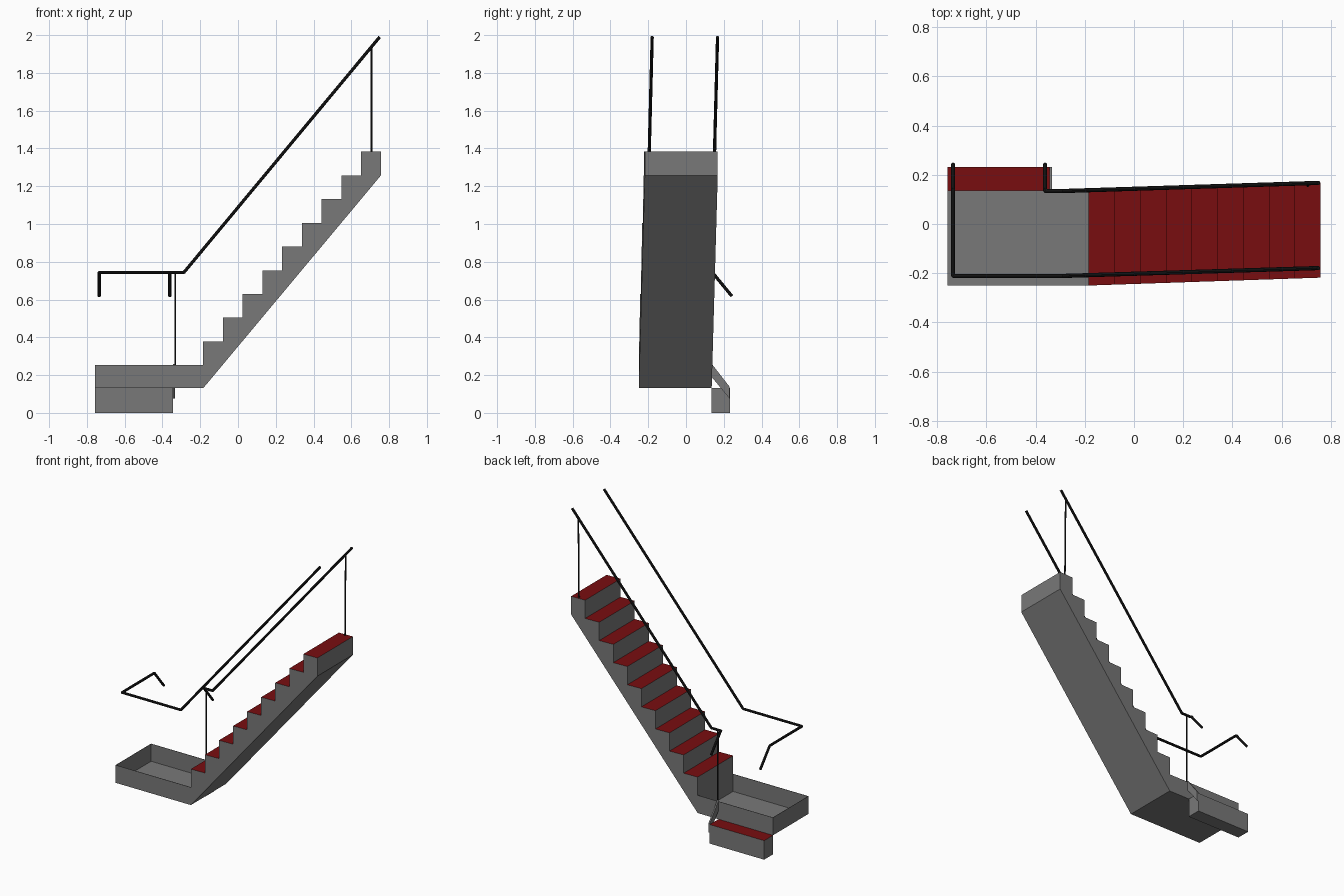
import bpy, bmesh
from mathutils import Vector

cube = bpy.data.objects.get("Cube")
if cube:
    bpy.data.objects.remove(cube, do_unlink=True)


def material(name, colour):
    m = bpy.data.materials.new(name)
    m.use_nodes = True
    m.diffuse_color = (*colour, 1)
    bsdf = next(n for n in m.node_tree.nodes if n.type == 'BSDF_PRINCIPLED')
    bsdf.inputs["Base Color"].default_value = (*colour, 1)
    return m


GREY = material("grey_metal", (0.19, 0.19, 0.19))
RED = material("red_carpet", (0.19, 0.004, 0.005))
BLACK = material("black_rail", (0.01, 0.01, 0.01))


def finish(name, bm, *mats):
    bmesh.ops.recalc_face_normals(bm, faces=bm.faces)
    mesh = bpy.data.meshes.new(name)
    # Upward faces take the carpet colour when there is one
    if len(mats) > 1:
        for f in bm.faces:
            f.normal_update()
            f.material_index = int(f.normal.z > 0.9)
    bm.to_mesh(mesh)
    bm.free()
    for m in mats:
        mesh.materials.append(m)
    obj = bpy.data.objects.new(name, mesh)
    bpy.context.scene.collection.objects.link(obj)
    return obj


def prism(points, offset):
    """Extrude a closed outline along an offset vector."""
    bm = bmesh.new()
    face = bm.faces.new([bm.verts.new(p) for p in points])
    new = bmesh.ops.extrude_face_region(bm, geom=[face])["geom"]
    bmesh.ops.translate(bm, vec=offset,
                        verts=[v for v in new if isinstance(v, bmesh.types.BMVert)])
    return bm


def box(x0, x1, y0, y1, z0, z1):
    return prism([(x0, y0, z0), (x1, y0, z0), (x1, y1, z0), (x0, y1, z0)],
                 (0, 0, z1 - z0))


def rod(name, points, radius):
    """Round bar through the points, with rounded elbows."""
    bm = bmesh.new()
    pts = [Vector(p) for p in points]
    for a, b in zip(pts, pts[1:]):
        d = b - a
        ring = bmesh.ops.create_cone(bm, cap_ends=True, segments=8, radius1=radius,
                                     radius2=radius, depth=d.length)["verts"]
        turn = d.to_track_quat('Z', 'Y').to_matrix().to_4x4()
        turn.translation = (a + b) / 2
        bmesh.ops.transform(bm, matrix=turn, verts=ring)
    for p in pts[1:-1]:
        ball = bmesh.ops.create_icosphere(bm, subdivisions=1, radius=radius)["verts"]
        bmesh.ops.translate(bm, vec=p, verts=ball)
    return finish(name, bm, BLACK)


LEFT, FOOT, TOP = -0.757, -0.184, 0.757
FRONT, BACK = -0.25, 0.136
BASE, DECK = 0.131, 0.253
STEPS, RISE, DRIFT = 9, 0.1255, 0.032
RUN = (TOP - FOOT) / STEPS

# Staircase: sawtooth outline, swept across and skewed slightly backwards
outline = [(FOOT, BASE)]
for i in range(STEPS):
    z = DECK + RISE * (i + 1)
    outline += [(FOOT + RUN * i, z), (FOOT + RUN * (i + 1), z)]
outline.append((TOP, DECK + RISE * STEPS - 0.125))
skewed = [(x, FRONT + DRIFT * (x - FOOT) / (TOP - FOOT), z) for x, z in outline]
finish("staircase", prism(skewed, (0, BACK - FRONT, 0)), GREY, RED)

# Landing: open tray with thin walls, closed by the first riser
bm = box(LEFT, FOOT, FRONT, BACK, BASE, DECK)
bmesh.ops.recalc_face_normals(bm, faces=bm.faces)
bmesh.ops.delete(bm, geom=[f for f in bm.faces if f.normal.z > 0.9 or f.normal.x > 0.9],
                 context='FACES_ONLY')
landing = finish("landing_tray", bm, GREY)
thick = landing.modifiers.new("wall", 'SOLIDIFY')
thick.thickness = 0.003
thick.offset = -1

# Low entry step and its slanted side plate
finish("entry_step", box(LEFT, -0.343, BACK, 0.232, 0, BASE), GREY, RED)
plate = [(-0.343, BACK, 0.26), (-0.343, 0.231, 0.138),
         (-0.343, 0.231, 0.075), (-0.343, BACK, 0.19)]
finish("entry_side_plate", prism(plate, (0.01, 0, 0)), GREY)

# Handrails
RAIL_Z, END_Z, KNEE = 0.743, 0.618, -0.287
rod("front_handrail", [(0.75, -0.179, 1.99), (KNEE, -0.211, RAIL_Z), (-0.735, -0.211, RAIL_Z),
                       (-0.735, 0.14, RAIL_Z), (-0.735, 0.243, END_Z)], 0.0085)
rod("back_handrail", [(0.75, 0.167, 1.99), (KNEE, 0.134, RAIL_Z), (-0.361, 0.134, RAIL_Z),
                      (-0.361, 0.14, RAIL_Z), (-0.361, 0.243, END_Z)], 0.0085)

# Posts under the back handrail
rod("upper_post", [(0.706, 0.155, 1.38), (0.706, 0.162, 1.935)], 0.005)
rod("lower_post", [(-0.332, 0.13, DECK - 0.01), (-0.332, 0.13, RAIL_Z)], 0.005)
